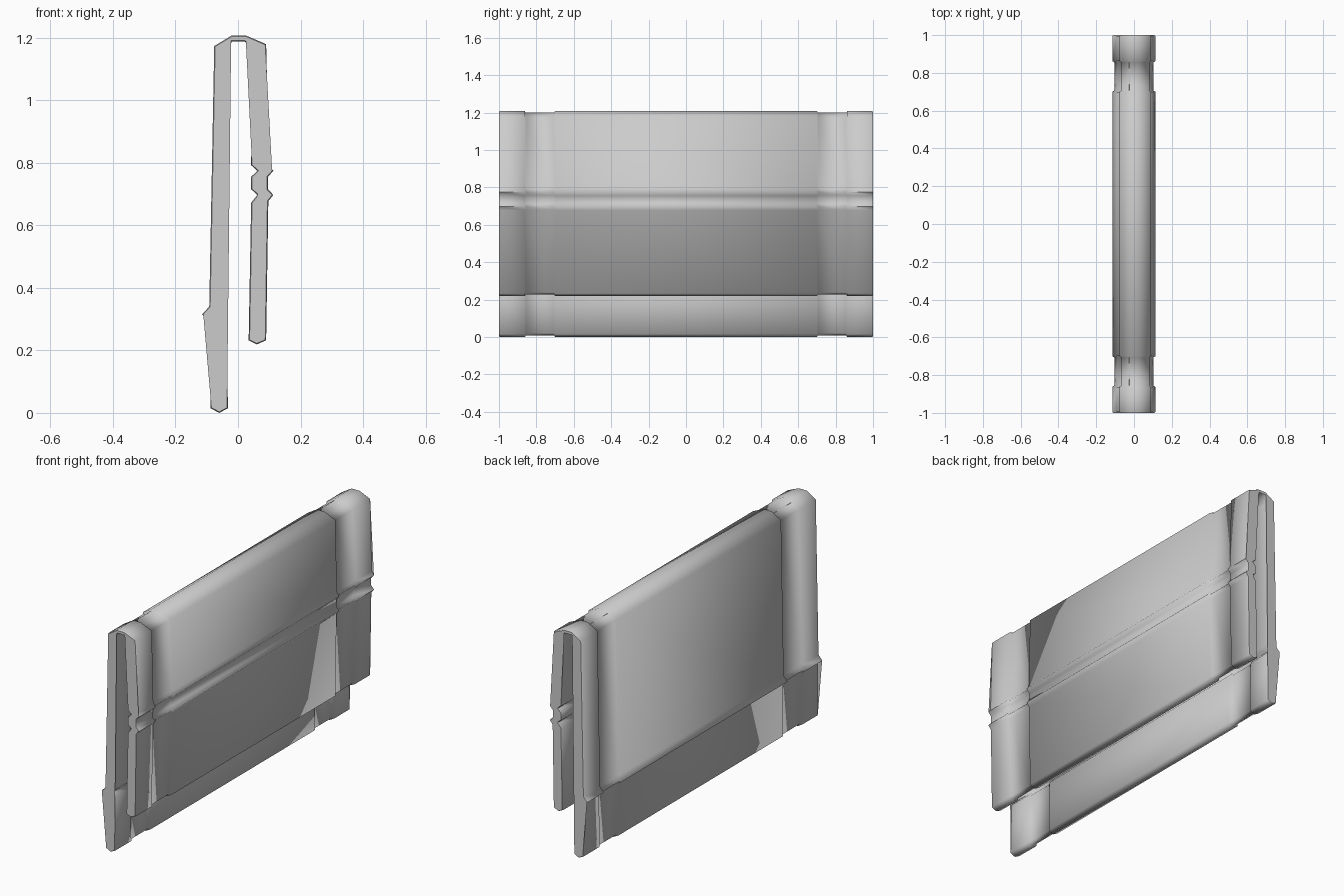
import bpy, bmesh
from mathutils import Vector

if "Cube" in bpy.data.objects:
    bpy.data.objects.remove(bpy.data.objects["Cube"])

# Folded towel cross-section in (x, z): outer side, then inner side
OUTER = [(-0.06, 0.003), (-0.088, 0.018), (-0.086, 0.295), (-0.115, 0.318), (-0.092, 0.343),
         (-0.076, 1.176), (-0.02, 1.21), (0.025, 1.21), (0.09, 1.182),
         (0.099, 0.797), (0.113, 0.777), (0.096, 0.758), (0.096, 0.718),
         (0.113, 0.70), (0.097, 0.68), (0.09, 0.235)]
INNER = [(0.06, 0.222), (0.034, 0.235), (0.042, 0.675), (0.062, 0.70), (0.042, 0.718),
         (0.042, 0.758), (0.062, 0.777), (0.042, 0.795), (0.047, 1.17), (0.022, 1.19),
         (-0.02, 1.19), (-0.034, 1.155), (-0.038, 0.343), (-0.06, 0.318),
         (-0.038, 0.293), (-0.032, 0.018)]
PROFILE = [Vector(p) for p in OUTER + INNER]


def inset(points, d):
    """Shrink the closed profile towards its inside with mitred corners."""
    out = []
    for i, p in enumerate(points):
        a = (p - points[i - 1]).normalized()
        b = (points[(i + 1) % len(points)] - p).normalized()
        n = Vector((a.y + b.y, -a.x - b.x)).normalized()
        miter = max(n.dot(Vector((a.y, -a.x))), 0.75)
        out.append(p + n * d / miter)
    return out


# Stations along the width: rounded hem, end band, woven recess, main panel
half = [(1.0, 0.003), (0.994, 0), (0.862, 0), (0.856, 0.008), (0.706, 0.008), (0.70, 0)]
stations = [(-y, d) for y, d in half] + [(y, d) for y, d in reversed(half)]

bm = bmesh.new()
rings = [[bm.verts.new((p.x, y, p.y)) for p in inset(PROFILE, d)] for y, d in stations]
n = len(PROFILE)
for r, s in zip(rings, rings[1:]):
    for i in range(n):
        j = (i + 1) % n
        bm.faces.new((r[i], r[j], s[j], s[i]))

# Edge ends of the towel
caps = [bm.faces.new(rings[0]), bm.faces.new(rings[-1])]
bmesh.ops.triangulate(bm, faces=caps)
bmesh.ops.recalc_face_normals(bm, faces=bm.faces[:])
mesh = bpy.data.meshes.new("folded_towel")
bm.to_mesh(mesh)
bm.free()

# Centre and stand on the ground
low = min(v.co.z for v in mesh.vertices)
for v in mesh.vertices:
    v.co.z -= low
towel = bpy.data.objects.new("folded_towel", mesh)
bpy.context.collection.objects.link(towel)
bpy.context.view_layer.objects.active = towel
towel.select_set(True)
bpy.ops.object.shade_smooth_by_angle(angle=1.1)
